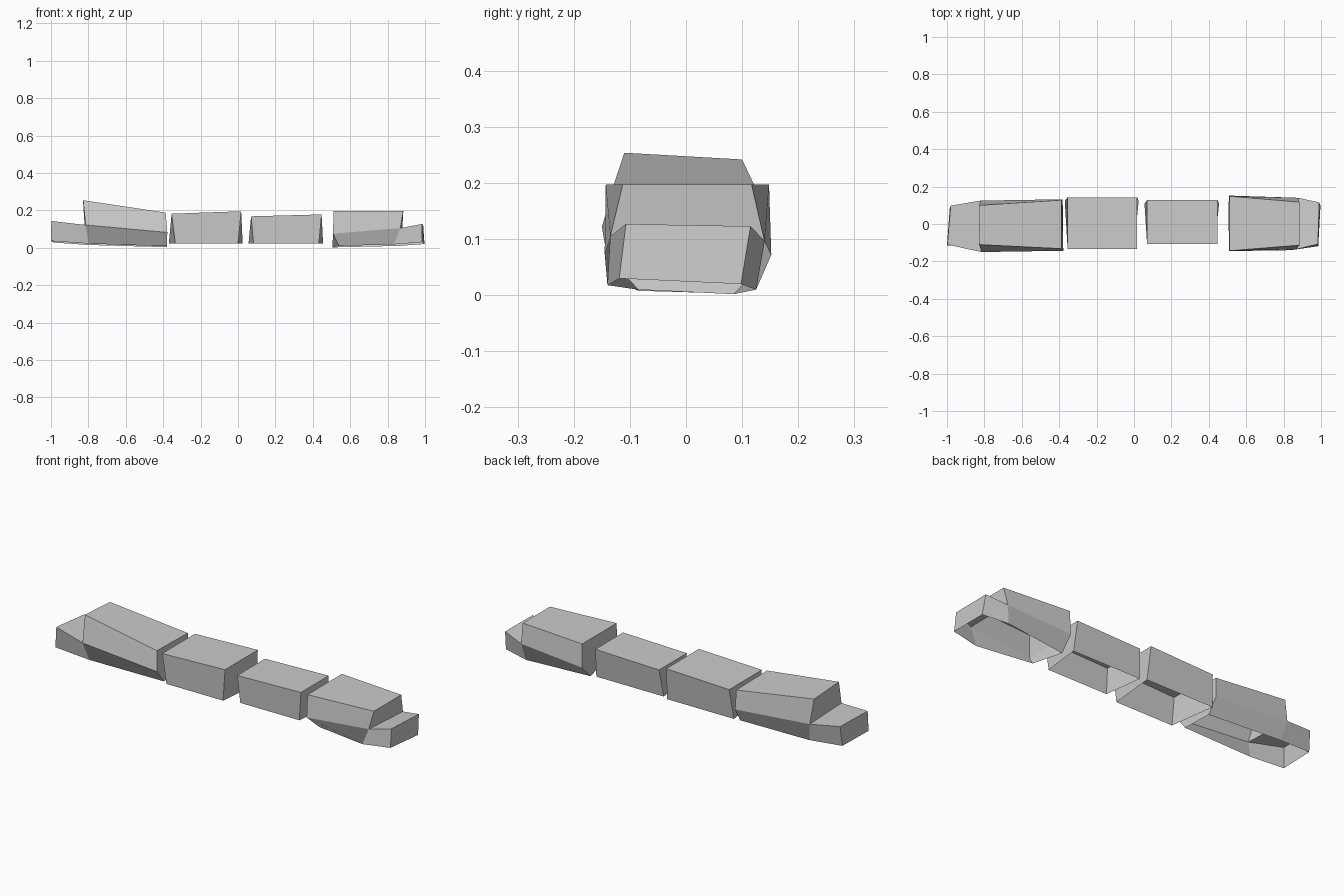
import bpy

if "Cube" in bpy.data.objects:
    bpy.data.objects.remove(bpy.data.objects["Cube"])


def make(name, verts, faces):
    mesh = bpy.data.meshes.new(name)
    mesh.from_pydata(verts, [], faces)
    mesh.update()
    obj = bpy.data.objects.new(name, mesh)
    bpy.context.collection.objects.link(obj)
    return obj


def wagon(name, top_x, base_front_x, base_back_x, y0, y1, z_left, z_right, z_base):
    """Open-bottomed box, with a short front sill and a longer back sill."""
    (a, b), (c, d), (e, f) = top_x, base_front_x, base_back_x
    verts = [(a, y0, z_left), (b, y0, z_right), (b, y1, z_right), (a, y1, z_left),
             (c, y0 + .008, z_base), (d, y0 + .008, z_base),
             (f, y1 - .02, z_base), (e, y1 - .02, z_base)]
    faces = [(0, 1, 2, 3), (4, 5, 1, 0), (5, 6, 2, 1), (6, 7, 3, 2), (7, 4, 0, 3)]
    return make(name, verts, faces)


def end_car(name, roof, belt, sill, flip):
    """Open-bottomed car. Each row lists (front point, back point) per station,
    running from the coupled end, past the cabin front, to the nose."""
    verts = []
    for row in (roof, belt, sill):
        for front, back in row:
            verts += [front, back]
    R, B, S = 0, 4, 10
    faces = [
        (R, R + 2, R + 3, R + 1),                       # roof
        (R + 2, B + 2, B + 3, R + 3),                   # cabin front
        (B + 2, B + 4, B + 5, B + 3),                   # hood
        (B + 4, S + 4, S + 5, B + 5),                   # nose
        (R, B, B + 2, R + 2), (R + 1, R + 3, B + 3, B + 1),  # upper sides
        (R, R + 1, B + 1, B), (B, B + 1, S + 1, S),     # coupled end
    ]
    for i in (0, 2):                                    # lower sides
        faces += [(B + i, S + i, S + i + 2, B + i + 2),
                  (B + i + 1, B + i + 3, S + i + 3, S + i + 1)]
    if flip:
        faces = [f[::-1] for f in faces]
    return make(name, verts, faces)


# Two middle wagons
wagon("middle_wagon_left", (-.355, .017), (-.335, .0), (-.37, .025),
      -.134, .143, .182, .195, .022)
wagon("middle_wagon_right", (.07, .447), (.083, .432), (.056, .455),
      -.107, .128, .168, .178, .022)

# Tall car at the left end
end_car("left_end_car",
        roof=[((-.387, -.132, .188), (-.387, .128, .183)),
              ((-.828, -.11, .254), (-.828, .1, .242))],
        belt=[((-.378, -.143, .082), (-.383, .132, .08)),
              ((-.815, -.15, .122), (-.82, .125, .115)),
              ((-.998, -.11, .143), (-.98, .098, .135))],
        sill=[((-.38, -.085, .008), (-.38, .085, .003)),
              ((-.8, -.115, .022), (-.8, .1, .015)),
              ((-1.0, -.115, .036), (-.985, .085, .028))],
        flip=True)

# Flat-roofed car at the right end
end_car("right_end_car",
        roof=[((.511, -.143, .197), (.511, .148, .197)),
              ((.884, -.113, .197), (.884, .117, .197))],
        belt=[((.508, -.145, .075), (.508, .152, .072)),
              ((.868, -.135, .105), (.878, .14, .097)),
              ((.983, -.107, .127), (.99, .115, .123))],
        sill=[((.54, -.085, .01), (.505, .085, .002)),
              ((.835, -.14, .018), (.86, .125, .01)),
              ((.985, -.119, .03), (.997, .098, .02))],
        flip=False)
